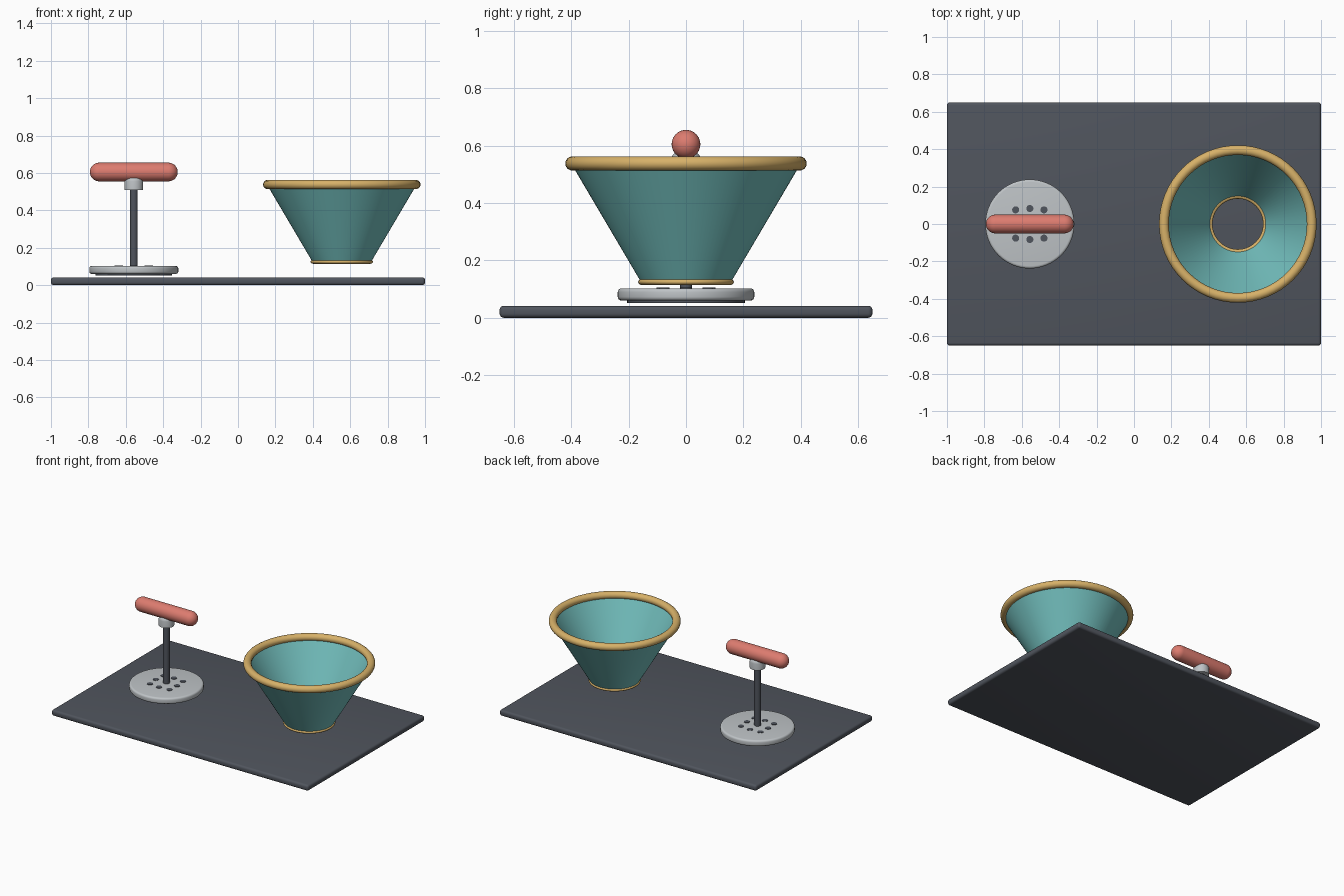
import bpy, bmesh, math

if "Cube" in bpy.data.objects:
    bpy.data.objects.remove(bpy.data.objects["Cube"])


def material(name, rgb):
    m = bpy.data.materials.new(name)
    m.diffuse_color = (*rgb, 1)
    m.use_nodes = True
    m.node_tree.nodes["Principled BSDF"].inputs["Base Color"].default_value = m.diffuse_color
    return m


slate = material("slate", (0.08, 0.09, 0.11))
silver = material("silver", (0.52, 0.55, 0.57))
coral = material("coral", (0.72, 0.20, 0.16))
teal = material("teal", (0.17, 0.52, 0.51))
gold = material("gold", (0.68, 0.44, 0.14))


def finish(bm, name, mat, loc=(0, 0, 0), rot=(0, 0, 0)):
    bmesh.ops.remove_doubles(bm, verts=bm.verts, dist=1e-5)
    bmesh.ops.recalc_face_normals(bm, faces=bm.faces)
    me = bpy.data.meshes.new(name)
    bm.to_mesh(me)
    bm.free()
    me.materials.append(mat)
    ob = bpy.data.objects.new(name, me)
    bpy.context.collection.objects.link(ob)
    ob.location, ob.rotation_euler = loc, rot
    bpy.ops.object.select_all(action='DESELECT')
    ob.select_set(True)
    bpy.context.view_layer.objects.active = ob
    bpy.ops.object.shade_smooth_by_angle(angle=math.radians(35))
    return ob


def lathe(name, profile, mat, loc, rot=(0, 0, 0), closed=False, steps=64):
    """Spin an (r, z) profile around the local z axis."""
    bm = bmesh.new()
    vs = [bm.verts.new((r, 0, z)) for r, z in profile]
    es = [bm.edges.new(p) for p in zip(vs, vs[1:])]
    if closed:
        es.append(bm.edges.new((vs[-1], vs[0])))
    bmesh.ops.spin(bm, geom=vs + es, cent=(0, 0, 0), axis=(0, 0, 1),
                   angle=2 * math.tau / 2, steps=steps, use_merge=True)
    return finish(bm, name, mat, loc, rot)


def arc(r, z, rad_r, rad_z, a0, a1, n):
    """Points on an elliptical arc, angles in degrees."""
    return [(r + rad_r * math.cos(math.radians(a0 + (a1 - a0) * i / n)),
             z + rad_z * math.sin(math.radians(a0 + (a1 - a0) * i / n)))
            for i in range(n + 1)]


def ring(name, major, rad_r, rad_z, loc):
    pts = arc(major, 0, rad_r, rad_z, 0, 360, 16)[:-1]
    return lathe(name, pts, gold, loc, closed=True)


# Base board with rounded edges
bm = bmesh.new()
bmesh.ops.create_cube(bm, size=1)
bmesh.ops.scale(bm, vec=(2, 1.3, 0.042), verts=bm.verts)
bmesh.ops.bevel(bm, geom=bm.edges[:], offset=0.015, segments=4, profile=0.5,
                affect='EDGES')
finish(bm, "base_board", slate, (0, 0, 0.021))

# Tamper: pad, round plate, rod, collar and grip
tx = -0.557
lathe("plate_pad", [(0, 0.051), (0.205, 0.051), (0.205, 0.063), (0, 0.063)],
      slate, (tx, 0, 0))
lathe("round_plate",
      [(0, 0.06)] + arc(0.224, 0.073, 0.014, 0.013, -90, 0, 4)
      + arc(0.224, 0.09, 0.014, 0.013, 0, 90, 4) + [(0, 0.103)],
      silver, (tx, 0, 0))
lathe("rod", [(0, 0.10), (0.021, 0.10), (0.021, 0.53), (0, 0.53)],
      slate, (tx, 0, 0), steps=32)
lathe("collar",
      [(0, 0.51), (0.05, 0.51)] + arc(0.03, 0.555, 0.02, 0.022, 0, 90, 4)
      + [(0, 0.577)], silver, (tx, 0, 0), steps=32)
lathe("grip",
      [(0, -0.235)] + arc(0, -0.185, 0.05, 0.05, -90, 0, 8)[1:]
      + arc(0, 0.185, 0.05, 0.05, 0, 90, 8)[:-1] + [(0, 0.235)],
      coral, (tx, 0, 0.605), (0, math.pi / 2, 0), steps=40)

# Eight dark dots on the plate, diagonals set further out
for i in range(8):
    a = i * math.pi / 4
    d = 0.107 if i % 2 else 0.083
    lathe("plate_dot", [(0, 0), (0.019, 0), (0.019, 0.005), (0, 0.005)], slate,
          (tx + d * math.cos(a), d * math.sin(a), 0.101), steps=20)

# Open cone with a thin wall and two trim rings
cx = 0.555
lathe("cone_wall", [(0.157, 0.125), (0.40, 0.537), (0.385, 0.537), (0.143, 0.125)],
      teal, (cx, 0, 0), closed=True, steps=96)
ring("top_rim", 0.395, 0.026, 0.025, (cx, 0, 0.538))
ring("bottom_rim", 0.151, 0.016, 0.011, (cx, 0, 0.125))
